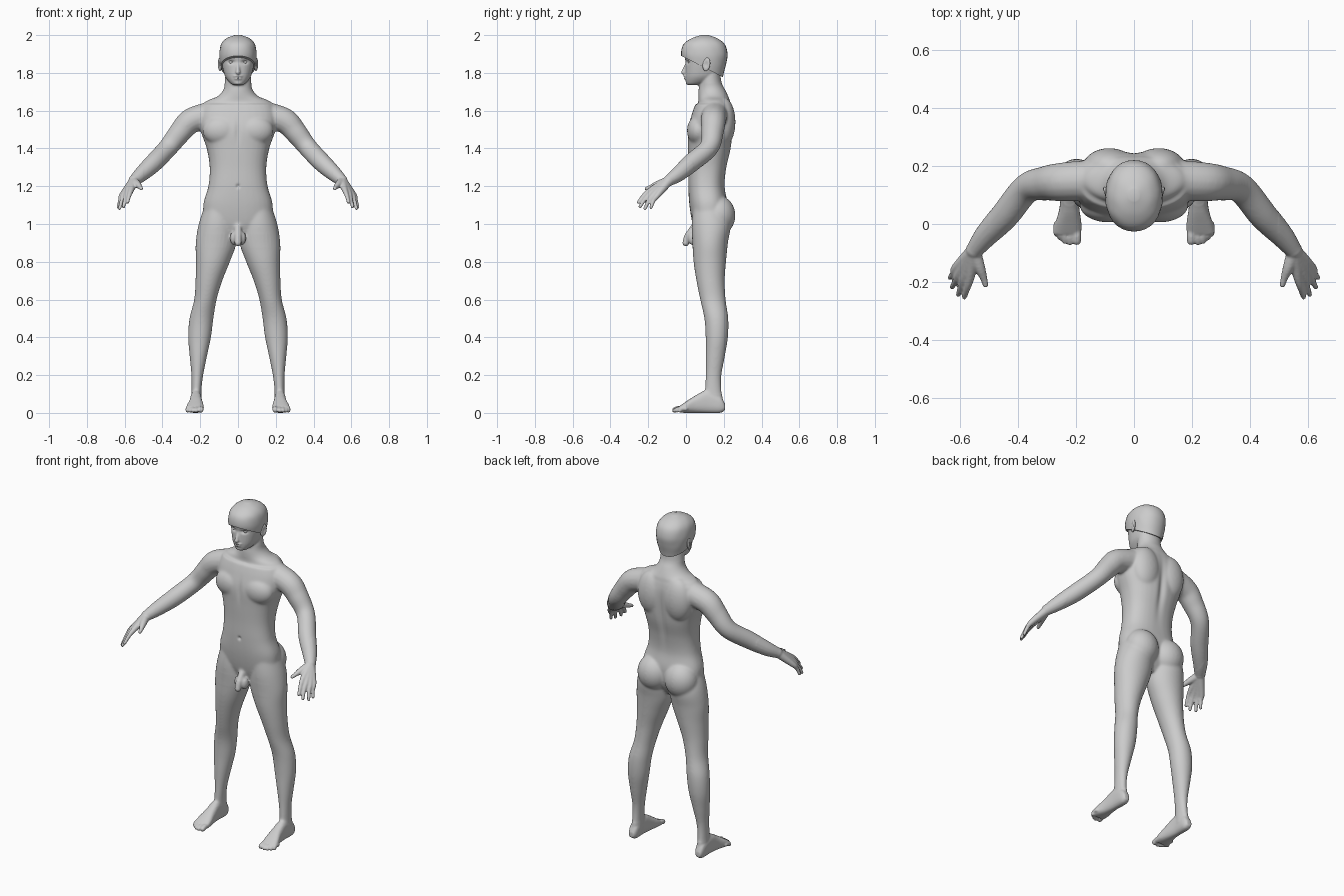
import bpy, bmesh
from math import sin, cos, pi, exp, copysign
from mathutils import Vector, Matrix

cube = bpy.data.objects.get("Cube")
if cube:
    bpy.data.objects.remove(cube, do_unlink=True)

grey = bpy.data.materials.new("plain grey")
grey.use_nodes = True
grey.diffuse_color = (0.6, 0.6, 0.6, 1)
grey.node_tree.nodes["Principled BSDF"].inputs["Base Color"].default_value = (0.6, 0.6, 0.6, 1)


def spline(rows, n=6):
    """Smoothly fill in rows of numbers."""
    out = []
    for i in range(len(rows) - 1):
        a, b, c, d = (rows[max(i - 1, 0)], rows[i], rows[i + 1], rows[min(i + 2, len(rows) - 1)])
        for k in range(n):
            t = k / n
            out.append([q + t * (r - p) / 2 + t * t * (p - 2.5 * q + 2 * r - s / 2)
                        + t ** 3 * (1.5 * (q - r) + (s - p) / 2) for p, q, r, s in zip(a, b, c, d)])
    return out + [list(rows[-1])]


def skin(bm, rings):
    """Join rings of points into a closed skin."""
    loops = [[bm.verts.new(p) for p in ring] for ring in rings]
    n = len(loops[0])
    for a, b in zip(loops, loops[1:]):
        for i in range(n):
            j = (i + 1) % n
            bm.faces.new((a[i], a[j], b[j], b[i]))
    bm.faces.new(loops[0][::-1])
    bm.faces.new(loops[-1])


def loft(bm, rows, axis="z", power=2.0, side=1):
    """Rows: station, then low and high limits of the two cross directions."""
    rings = []
    for t, a0, a1, b0, b1 in spline(rows):
        ring = []
        for k in range(32):
            c, s = cos(k * pi / 16), sin(k * pi / 16)
            u = (a0 + a1) / 2 + (a1 - a0) / 2 * copysign(abs(c) ** (2 / power), c)
            v = (b0 + b1) / 2 + (b1 - b0) / 2 * copysign(abs(s) ** (2 / power), s)
            ring.append((side * u, v, t) if axis == "z" else (side * u, t, v))
        rings.append(ring)
    skin(bm, rings)


def ball(bm, centre, size):
    bmesh.ops.create_uvsphere(bm, u_segments=24, v_segments=16, radius=1,
                              matrix=Matrix.Translation(centre) @ Matrix.Diagonal((*size, 1)))


def tube(bm, rows, side=1):
    """Rows: x, y, z, radius along a round-ended limb."""
    pts = [(Vector((side * x, y, z)), r) for x, y, z, r in spline(rows)]
    rings = []
    for i, (p, r) in enumerate(pts):
        along = pts[min(i + 1, len(pts) - 1)][0] - pts[max(i - 1, 0)][0]
        q = along.to_track_quat("Z", "Y")
        rings.append([p + q @ Vector((r * cos(k * pi / 8), r * sin(k * pi / 8), 0)) for k in range(16)])
    skin(bm, rings)
    for p, r in (pts[0], pts[-1]):
        ball(bm, p, (r, r, r))


def finish(name, bm):
    bmesh.ops.recalc_face_normals(bm, faces=bm.faces)
    mesh = bpy.data.meshes.new(name)
    bm.to_mesh(mesh)
    bm.free()
    mesh.materials.append(grey)
    ob = bpy.data.objects.new(name, mesh)
    bpy.context.collection.objects.link(ob)
    mesh.polygons.foreach_set("use_smooth", [True] * len(mesh.polygons))
    return ob


def apply(ob, kind, **settings):
    mod = ob.modifiers.new(kind, kind)
    for key, value in settings.items():
        setattr(mod, key, value)
    bpy.context.view_layer.objects.active = ob
    bpy.ops.object.modifier_apply(modifier=mod.name)


def sym(rows):
    return [(z, -w, w, f, b) for z, w, f, b in rows]


bm = bmesh.new()
# Torso and neck: height, half width, front, back
loft(bm, sym([(0.93, .07, .06, .17), (1.0, .17, .035, .21), (1.1, .184, .018, .22), (1.2, .157, .012, .205),
              (1.3, .15, .012, .215), (1.4, .166, .01, .238), (1.5, .2, .01, .248), (1.58, .205, .03, .248),
              (1.635, .185, .05, .238)]), power=2.4)
loft(bm, sym([(1.58, .2, .05, .24), (1.645, .175, .065, .235), (1.675, .11, .065, .225), (1.71, .078, .066, .208),
              (1.75, .07, .073, .188), (1.82, .066, .08, .18)]))
# Head and face
loft(bm, sym([(1.735, .026, .008, .06), (1.75, .046, 0, .12), (1.78, .068, -.004, .17), (1.82, .08, -.004, .19),
              (1.86, .088, -.003, .203), (1.9, .09, -.008, .21), (1.95, .078, .008, .19), (1.985, .035, .06, .14)]),
     power=2.2)
tube(bm, [(0, .008, 1.858, .008), (0, -.006, 1.825, .009), (0, -.014, 1.803, .012)])
ball(bm, (0, -.002, 1.782), (.024, .012, .007))
ball(bm, (0, .001, 1.77), (.021, .012, .007))
ball(bm, (0, .014, 1.748), (.024, .016, .014))
# Groin
tube(bm, [(0, .045, .985, .02), (0, .012, .94, .019), (0, -.001, .9, .018)])

fingers = [((.565, -.182, 1.182), (.585, -.252, 1.115)), ((.585, -.178, 1.168), (.606, -.243, 1.092)),
           ((.602, -.167, 1.158), (.627, -.217, 1.082)), ((.613, -.15, 1.153), (.634, -.185, 1.088))]
toes = [(.197, -.058, .015), (.221, -.063, .011), (.238, -.058, .011), (.254, -.047, .01), (.268, -.033, .01)]

for s in (1, -1):
    # Chest, shoulder blades and buttocks
    ball(bm, (s * .088, .065, 1.495), (.1, .06, .08))
    ball(bm, (s * .085, .2, 1.54), (.09, .062, .13))
    ball(bm, (s * .09, .172, 1.045), (.098, .09, .105))
    ball(bm, (s * .021, .035, .925), (.021, .026, .036))
    # Leg
    loft(bm, [(1.1, .03, .175, .04, .2), (1.0, .008, .208, .03, .235), (.9, .008, .224, .034, .222),
              (.8, .043, .223, .04, .212), (.7, .083, .225, .055, .205), (.6, .113, .232, .075, .21),
              (.5, .13, .257, .097, .224), (.4, .143, .264, .104, .222), (.3, .164, .256, .104, .206),
              (.2, .184, .247, .104, .188), (.12, .193, .246, .1, .188), (.05, .192, .25, .1, .2)], side=s)
    # Foot and toes
    loft(bm, [(.207, .208, .24, .015, .045), (.18, .195, .25, 0, .09), (.11, .194, .252, 0, .12),
              (.05, .188, .258, 0, .092), (0, .181, .272, 0, .06), (-.035, .182, .277, .002, .036)],
         axis="y", power=2.5, side=s)
    for x, y, r in toes:
        tube(bm, [(x, 0, .022, r), (x, (y - .02) / 2, .022, r), (x, y, r + .001, r)], s)
    # Arm
    tube(bm, [(.16, .15, 1.575, .07), (.25, .145, 1.545, .067), (.305, .14, 1.487, .06), (.37, .122, 1.405, .052),
              (.445, .03, 1.325, .05), (.51, -.04, 1.265, .041), (.55, -.09, 1.23, .03)], s)
    # Hand
    for knuckle, tip in fingers:
        joint = (Vector(knuckle) + Vector(tip)) / 2 + Vector((0, -.004, .005))
        tube(bm, [(.55, -.09, 1.23, .026), (*knuckle, .016), (*joint, .0115), (*tip, .009)], s)
    tube(bm, [(.55, -.1, 1.225, .024), (.532, -.15, 1.21, .019), (.518, -.188, 1.195, .0125),
              (.512, -.21, 1.187, .01)], s)

# Fuse the parts, then soften the large forms more than the small ones
body = finish("body", bm)
apply(body, "REMESH", mode="VOXEL", voxel_size=0.005, use_smooth_shade=True)
group = body.vertex_groups.new(name="softness")
fine = [v.index for v in body.data.vertices
        if abs(v.co.x) > .5 or v.co.z < .1 or v.co.z > 1.74 or (v.co.y < .05 and .87 < v.co.z < .95)]
group.add(range(len(body.data.vertices)), 1.0, "REPLACE")
group.add(fine, 0.12, "REPLACE")
apply(body, "SMOOTH", factor=0.5, iterations=28, vertex_group="softness")

# Sculpted hollows: centre, spread, push along y
hollows = [((0, .25, 1.42), (.02, .06, .15), -.012), ((0, 0, 1.49), (.014, .05, .06), .006),
           ((0, .01, 1.2), (.009, .04, .01), .009), ((0, -.01, 1.776), (.022, .03, .003), .004),
           ((.036, 0, 1.857), (.018, .03, .009), .012), ((-.036, 0, 1.857), (.018, .03, .009), .012)]
for v in body.data.vertices:
    for centre, spread, push in hollows:
        d = sum(((a - b) / c) ** 2 for a, b, c in zip(v.co, centre, spread))
        if d < 9:
            v.co.y += push * exp(-d)
for p in body.data.polygons:
    p.use_smooth = True

# Hair cap with a fringe sloping down to the nape
bm = bmesh.new()
loft(bm, sym([(1.75, .065, .05, .19), (1.8, .085, 0, .2), (1.85, .095, -.014, .213), (1.9, .099, -.026, .22),
              (1.95, .09, -.014, .206), (1.982, .062, .028, .168), (2.0, .018, .08, .12)]), power=2.15)
bmesh.ops.bisect_plane(bm, geom=bm.verts[:] + bm.edges[:] + bm.faces[:], plane_co=(0, -.03, 1.893),
                       plane_no=(0, .118, .23), clear_inner=True)
bmesh.ops.holes_fill(bm, edges=[e for e in bm.edges if e.is_boundary])
for v in bm.verts:
    v.co.x *= 1 + .012 * sin(v.co.y * 95 + v.co.z * 60)
hair = finish("hair", bm)
bpy.ops.object.select_all(action="DESELECT")
hair.select_set(True)
bpy.context.view_layer.objects.active = hair
bpy.ops.object.shade_smooth_by_angle(angle=0.8)

# Ears and eyes
for s, label in ((1, "left"), (-1, "right")):
    bm = bmesh.new()
    ball(bm, (0, 0, 0), (.01, .021, .036))
    for v in bm.verts:
        if v.co.x * s > 0:
            v.co.x -= s * .008 * exp(-(v.co.y / .01) ** 2 - (v.co.z / .018) ** 2)
    ear = finish(label + "_ear", bm)
    ear.location = (s * .096, .108, 1.845)
    ear.rotation_euler = (-.15, 0, -s * .3)
    bm = bmesh.new()
    ball(bm, (s * .036, .025, 1.857), (.015, .015, .012))
    finish(label + "_eye", bm)
